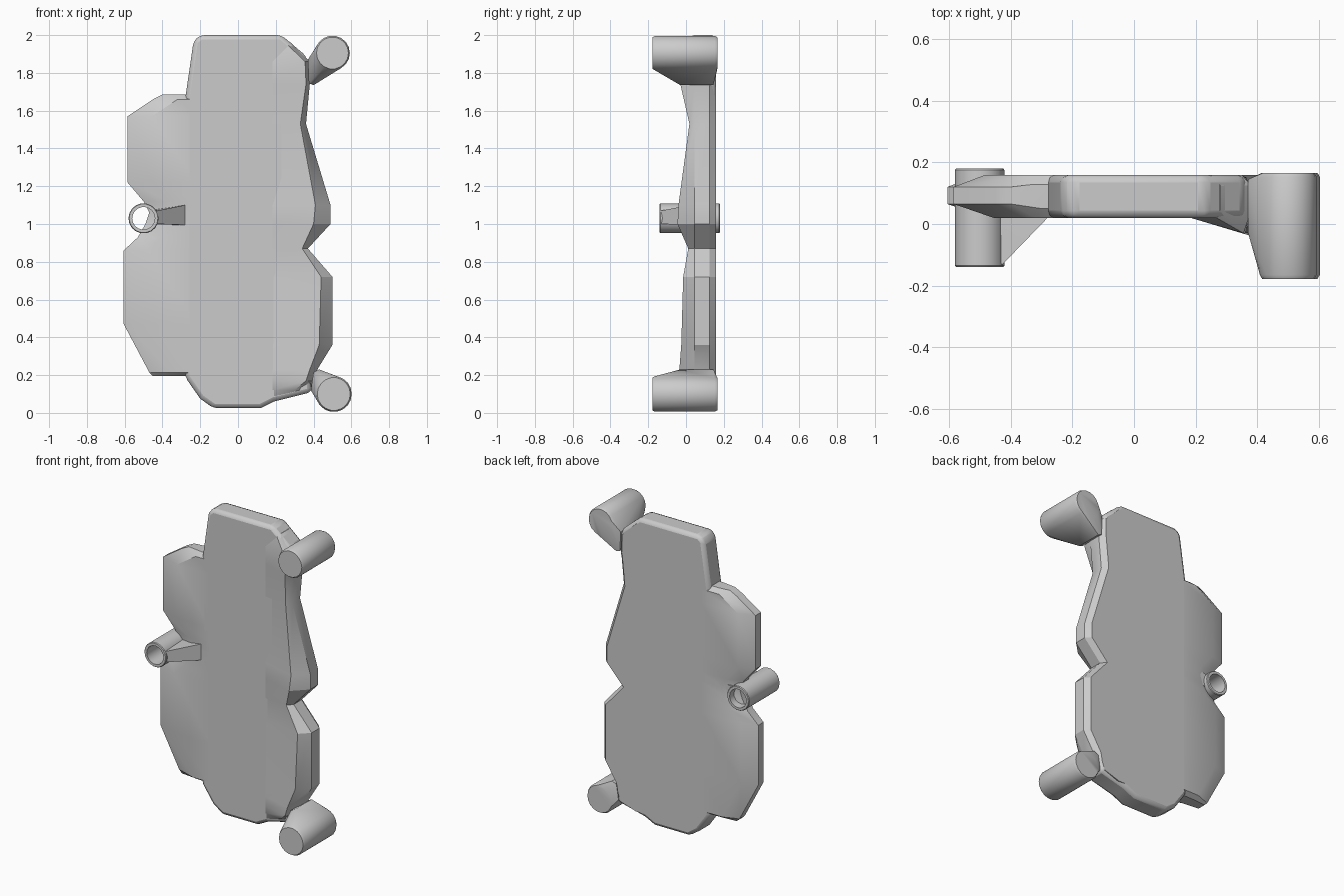
import bpy, bmesh, math

if "Cube" in bpy.data.objects:
    bpy.data.objects.remove(bpy.data.objects["Cube"])

grey = bpy.data.materials.new("plain grey")
grey.diffuse_color = (0.6, 0.6, 0.6, 1)
grey.use_nodes = True
grey.node_tree.nodes["Principled BSDF"].inputs["Base Color"].default_value = grey.diffuse_color


def finish(name, bm, angle=30, bevel=0):
    bmesh.ops.recalc_face_normals(bm, faces=bm.faces)
    mesh = bpy.data.meshes.new(name)
    bm.to_mesh(mesh)
    bm.free()
    mesh.materials.append(grey)
    ob = bpy.data.objects.new(name, mesh)
    bpy.context.collection.objects.link(ob)
    if bevel:
        mod = ob.modifiers.new("edge bevel", 'BEVEL')
        mod.width, mod.segments, mod.limit_method = bevel, 2, 'ANGLE'
    bpy.ops.object.select_all(action='DESELECT')
    ob.select_set(True)
    bpy.context.view_layer.objects.active = ob
    bpy.ops.object.shade_smooth_by_angle(angle=math.radians(angle))
    return ob


def loft(name, rings):
    """Skin a stack of equal-length point rings and cap both ends."""
    bm = bmesh.new()
    vs = [[bm.verts.new(p) for p in r] for r in rings]
    n = len(vs[0])
    for a, b in zip(vs, vs[1:]):
        for i in range(n):
            j = (i + 1) % n
            bm.faces.new((a[i], a[j], b[j], b[i]))
    bm.faces.new(vs[0])
    bm.faces.new(vs[-1])
    return finish(name, bm)


def hull(name, points):
    bm = bmesh.new()
    for p in points:
        bm.verts.new(p)
    res = bmesh.ops.convex_hull(bm, input=bm.verts)
    loose = [v for v in bm.verts if not v.link_faces]
    bmesh.ops.delete(bm, geom=loose, context='VERTS')
    return finish(name, bm)


def circle(x, y, z, r, n=18):
    return [(x + r * math.cos(2 * math.pi * i / n), y,
             z + r * math.sin(2 * math.pi * i / n)) for i in range(n)]


# centre plate, outline in x and z
outline = [(-.20, 2), (.23, 2), (.36, 1.89), (.37, 1.74), (.33, 1.53), (.30, .87),
           (.38, .25), (.39, .11), (.19, .06), (.12, .025), (-.13, .025),
           (-.20, .075), (-.28, .19), (-.28, 1.66), (-.235, 1.97)]
bm = bmesh.new()
face = bm.faces.new([bm.verts.new((x, .02, z)) for x, z in outline])
ext = bmesh.ops.extrude_face_region(bm, geom=[face])
bmesh.ops.translate(bm, vec=(0, .138, 0),
                    verts=[v for v in ext["geom"] if isinstance(v, bmesh.types.BMVert)])
finish("centre_plate", bm, bevel=.025)

# left lobes: z, outer x, end shrink
rings = []
for z, xo, s in [(.195, -.45, .03), (.215, -.47, 0), (.47, -.605, 0), (.86, -.605, 0),
                 (.93, -.53, 0), (1.0, -.49, 0), (1.06, -.47, 0), (1.12, -.50, 0),
                 (1.22, -.585, 0), (1.57, -.585, 0), (1.66, -.45, 0), (1.685, -.40, .03)]:
    xf = min(xo + .13, -.30)
    rings.append([(-.22, .02 + s, z), (xf, .02 + s, z), (xo, .065, z), (xo, .12, z),
                  (xf - .03, .158 - s, z), (-.22, .158 - s, z)])
loft("left_lobes", rings)

# right wing: z, ridge x, ridge y, outer x
rings = []
for z, xf, yf, xo in [(.085, .25, .04, .28), (.12, .30, .01, .39), (.17, .36, -.03, .41),
                      (.23, .38, -.035, .42), (.36, .43, -.025, .50), (.72, .44, -.015, .50),
                      (.87, .34, .012, .37), (1.0, .40, -.045, .49), (1.10, .41, -.04, .49),
                      (1.53, .33, .018, .36), (1.74, .36, -.03, .38),
                      (1.86, .355, -.03, .38), (1.96, .25, .03, .28)]:
    rings.append([(.18, .021, z), (xf, yf, z), (xo, .045, z), (xo, .125, z),
                  (xo - .03, .158, z), (.18, .158, z)])
loft("right_wing", rings)

# corner bosses: round pegs whose roots flare into the plate
for name, cx, cz, r, roots in [
        ("upper_boss", .50, 1.905, .092, [(.37, 1.87), (.375, 1.745), (.40, 1.735)]),
        ("lower_boss", .507, .10, .095, [(.385, .12), (.40, .215), (.43, .23)])]:
    pts = []
    for y, k in [(-.178, .92), (-.165, 1), (.152, 1), (.166, .92)]:
        pts += circle(cx, y, cz, r * k)
    for x, z in roots:
        pts += [(x, -.03, z), (x, .145, z)]
    hull(name, pts)

# hollow side sleeve
rings = [circle(-.50, y, 1.03, r) for y, r in
         [(-.14, .06), (-.14, .076), (-.135, .08), (.175, .08), (.18, .076), (.18, .06)]]
bm = bmesh.new()
vs = [[bm.verts.new(p) for p in r] for r in rings]
for a, b in zip(vs, vs[1:] + vs[:1]):
    for i in range(len(a)):
        j = (i + 1) % len(a)
        bm.faces.new((a[i], a[j], b[j], b[i]))
finish("side_sleeve", bm)

# wedge gusset from plate to sleeve
hull("sleeve_gusset", [(x, y, z) for x, y, lo, hi in
                       [(-.28, .02, .995, 1.10), (-.28, .15, .995, 1.10),
                        (-.43, -.135, 1.0, 1.07), (-.435, .15, .995, 1.08)]
                       for z in (lo, hi)])
